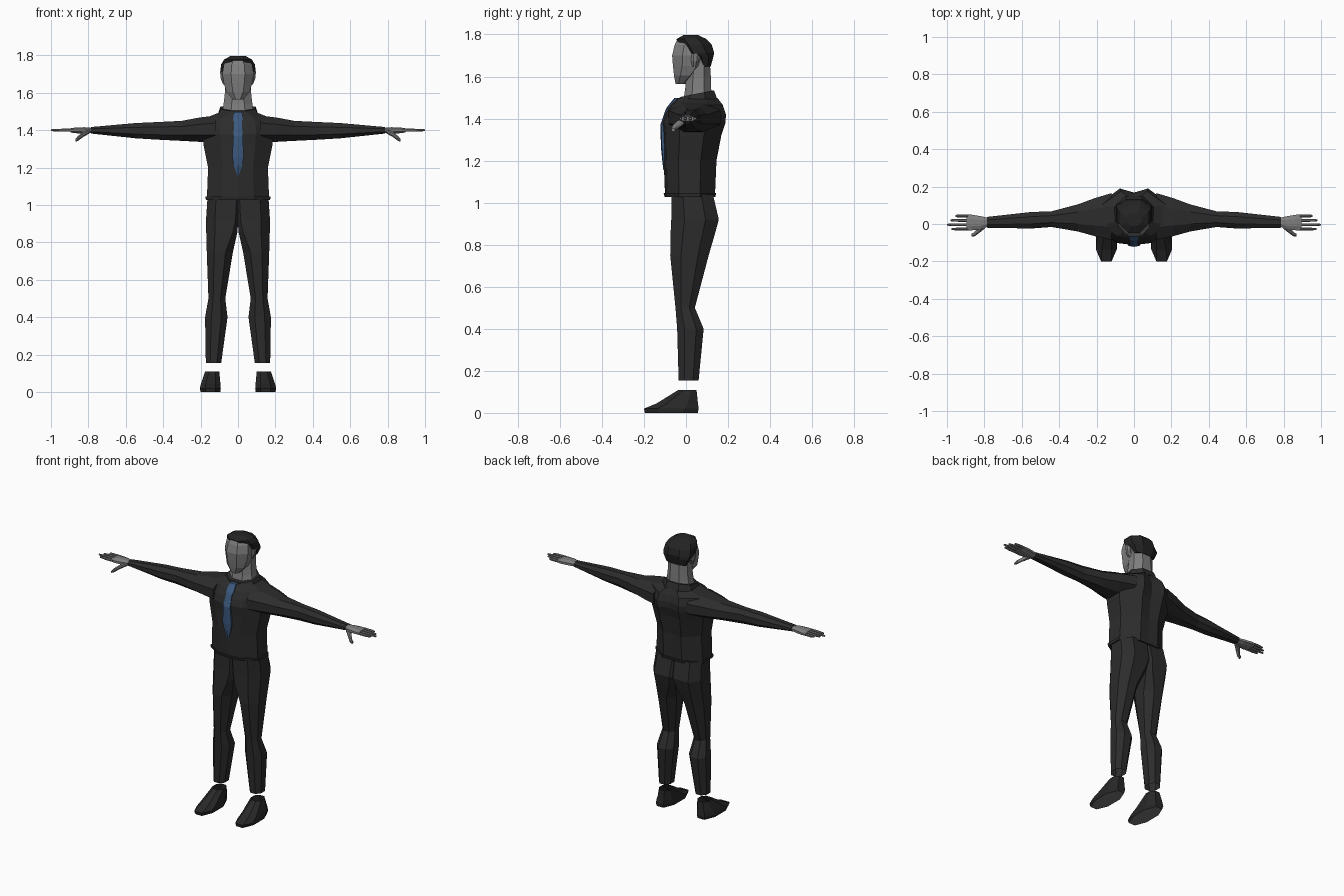
import bpy, bmesh
from mathutils import Vector


def material(name, rgb):
    m = bpy.data.materials.new(name)
    m.diffuse_color = (*rgb, 1)
    return m


SUIT = material("charcoal_cloth", (0.025, 0.025, 0.025))
SHOE = material("black_leather", (0.021, 0.021, 0.021))
HAIR = material("dark_hair", (0.017, 0.017, 0.017))
SKIN = material("grey_skin", (0.21, 0.21, 0.21))
SOLE = material("grey_sole", (0.19, 0.19, 0.19))
TIE = material("blue_silk", (0.045, 0.1, 0.21))


def loft(name, rings, mat, cap_start=True, cap_end=True, side=1):
    """Skin a list of equal-length point rings; side=-1 mirrors across x."""
    bm = bmesh.new()
    rows = [[bm.verts.new((p[0] * side, p[1], p[2])) for p in r] for r in rings]
    n = len(rows[0])
    for a, b in zip(rows, rows[1:]):
        for i in range(n):
            j = (i + 1) % n
            bm.faces.new((a[i], a[j], b[j], b[i]))
    if cap_start:
        bm.faces.new(rows[0])
    if cap_end:
        bm.faces.new(rows[-1])
    bmesh.ops.recalc_face_normals(bm, faces=bm.faces)
    me = bpy.data.meshes.new(name)
    bm.to_mesh(me)
    bm.free()
    me.materials.append(mat)
    ob = bpy.data.objects.new(name, me)
    bpy.context.collection.objects.link(ob)
    return ob


def octagon(a0, a1, b0, b1, cut=0.28, inner=None):
    """Box with cut corners as (a, b) pairs; inner sets the cut on the a0 side."""
    c = cut if inner is None else inner
    uv = [(c, 0), (1 - cut, 0), (1, cut), (1, 1 - cut),
          (1 - cut, 1), (c, 1), (0, 1 - c), (0, c)]
    return [(a0 + u * (a1 - a0), b0 + v * (b1 - b0)) for u, v in uv]


def level(z, x0, x1, y0, y1, cut=0.28, inner=None, tilt=0):
    return [(x, y, z + tilt * y) for x, y in octagon(x0, x1, y0, y1, cut, inner)]


def across(x, y0, y1, z0, z1, cut=0.28):
    return [(x, y, z) for y, z in octagon(y0, y1, z0, z1, cut)]


# Jacket body: centre front ridge and a groove down the upper spine
def torso_ring(z, w, y0, y1, groove):
    d = y1 - y0
    half = [(0.5 * w, y0 + 0.012), (w, y0 + 0.28 * d), (w, y0 + 0.7 * d), (0.4 * w, y1)]
    pts = [(0, y0)] + half + [(0, y1 - groove)] + [(-x, y) for x, y in reversed(half)]
    return [(x, y, z) for x, y in pts]


loft("jacket_body", [torso_ring(*r) for r in [
    (1.04, 0.166, -0.10, 0.138, 0.0), (1.20, 0.160, -0.106, 0.145, 0.008),
    (1.32, 0.184, -0.108, 0.168, 0.015), (1.38, 0.190, -0.113, 0.188, 0.02),
    (1.42, 0.190, -0.10, 0.19, 0.022), (1.465, 0.175, -0.076, 0.175, 0.018),
    (1.497, 0.095, -0.045, 0.15, 0.008)]], SUIT)
loft("jacket_hem", [torso_ring(1.028, 0.172, -0.102, 0.14, 0),
                    torso_ring(1.045, 0.174, -0.106, 0.143, 0)], SUIT)
loft("collar", [level(1.472, -0.108, 0.108, -0.05, 0.148, tilt=0.15),
                level(1.508, -0.094, 0.094, -0.028, 0.133, tilt=0.2)], SUIT)

# Tie: slim strip lying on the chest
loft("tie", [[(-w, y + 0.004, z), (0, y, z), (w, y + 0.004, z),
              (w, y + 0.022, z), (-w, y + 0.022, z)] for z, w, y in [
    (1.497, 0.022, -0.056), (1.455, 0.026, -0.09), (1.44, 0.02, -0.098),
    (1.37, 0.025, -0.122), (1.26, 0.031, -0.119), (1.21, 0.022, -0.114),
    (1.155, 0.003, -0.108)]], TIE)

# Neck, face and hair
loft("neck", [level(1.47, -0.09, 0.09, -0.015, 0.125),
              level(1.54, -0.077, 0.077, -0.004, 0.12),
              level(1.60, -0.070, 0.070, 0.0, 0.118),
              level(1.69, -0.070, 0.070, 0.02, 0.112)], SKIN)
loft("head", [level(z, -w, w, y0, y1) for z, w, y0, y1 in [
    (1.565, 0.028, -0.05, 0.0), (1.605, 0.062, -0.057, 0.05),
    (1.65, 0.076, -0.062, 0.095), (1.70, 0.084, -0.066, 0.11),
    (1.75, 0.076, -0.054, 0.11), (1.775, 0.055, -0.042, 0.09)]], SKIN)
loft("hair", [level(z, -w, w, y0, y1) for z, w, y0, y1 in [
    (1.648, 0.068, 0.072, 0.118), (1.695, 0.089, 0.05, 0.13),
    (1.712, 0.095, -0.004, 0.134), (1.752, 0.09, -0.03, 0.122),
    (1.778, 0.074, -0.046, 0.098), (1.797, 0.04, -0.012, 0.058)]], HAIR)

FINGERS = [(0.043, 0.955), (0.02, 0.982), (-0.004, 1.0), (-0.027, 0.975)]

for s, tag in ((1, "left"), (-1, "right")):
    # Sleeve
    loft(tag + "_sleeve", [across(*r) for r in [
        (0.12, -0.085, 0.165, 1.335, 1.478), (0.21, -0.065, 0.138, 1.338, 1.467),
        (0.30, -0.04, 0.105, 1.343, 1.45), (0.44, -0.016, 0.068, 1.35, 1.443),
        (0.55, -0.024, 0.064, 1.357, 1.438), (0.785, -0.02, 0.038, 1.382, 1.417)]],
        SUIT, side=s)
    # Hand
    loft(tag + "_palm", [across(*r) for r in [
        (0.775, -0.012, 0.032, 1.386, 1.412), (0.82, -0.03, 0.042, 1.382, 1.416),
        (0.87, -0.034, 0.05, 1.384, 1.414), (0.895, -0.033, 0.049, 1.388, 1.41)]],
        SKIN, side=s)
    for i, (y, tip) in enumerate(FINGERS):
        loft(f"{tag}_finger_{i + 1}", [across(x, y - r, y + r, 1.40 - r, 1.40 + r)
             for x, r in ((0.885, 0.008), (0.94, 0.008), (tip, 0.005))], SKIN, side=s)
    loft(tag + "_thumb", [across(*r) for r in [
        (0.795, -0.022, 0.005, 1.382, 1.405), (0.83, -0.05, -0.015, 1.362, 1.39),
        (0.855, -0.068, -0.045, 1.343, 1.37), (0.87, -0.068, -0.052, 1.338, 1.352)]],
        SKIN, side=s)

    # Trouser leg: halves meet flat on the centre line above the crotch
    loft(tag + "_trouser_leg", [level(*r) for r in [
        (1.04, 0, 0.163, -0.07, 0.128, 0.28, 0.05), (0.92, 0, 0.171, -0.07, 0.156, 0.28, 0.08),
        (0.86, 0.002, 0.17, -0.073, 0.14, 0.28, 0.14), (0.75, 0.027, 0.167, -0.075, 0.108),
        (0.50, 0.068, 0.158, -0.05, 0.042), (0.40, 0.056, 0.176, -0.042, 0.084),
        (0.155, 0.09, 0.172, -0.035, 0.06)]], SUIT, cap_end=False, side=s)

    # Shoe: open top, pale underside
    shoe = loft(tag + "_shoe", [level(*r) for r in [
        (0.0, 0.095, 0.2, -0.196, 0.056), (0.02, 0.092, 0.204, -0.2, 0.06, 0.25),
        (0.045, 0.094, 0.198, -0.14, 0.057, 0.25), (0.11, 0.1, 0.176, -0.035, 0.05)]],
        SHOE, cap_end=False, side=s)
    shoe.data.materials.append(SOLE)
    for f in shoe.data.polygons:
        if f.normal.dot(Vector((0, 0, -1))) > 0.9:
            f.material_index = 1

    # Ear
    loft(tag + "_ear", [level(z, 0.06, w, y0, y1) for z, w, y0, y1 in [
        (1.645, 0.08, 0.03, 0.05), (1.675, 0.092, 0.024, 0.062),
        (1.71, 0.096, 0.026, 0.066)]], SKIN, side=s)
